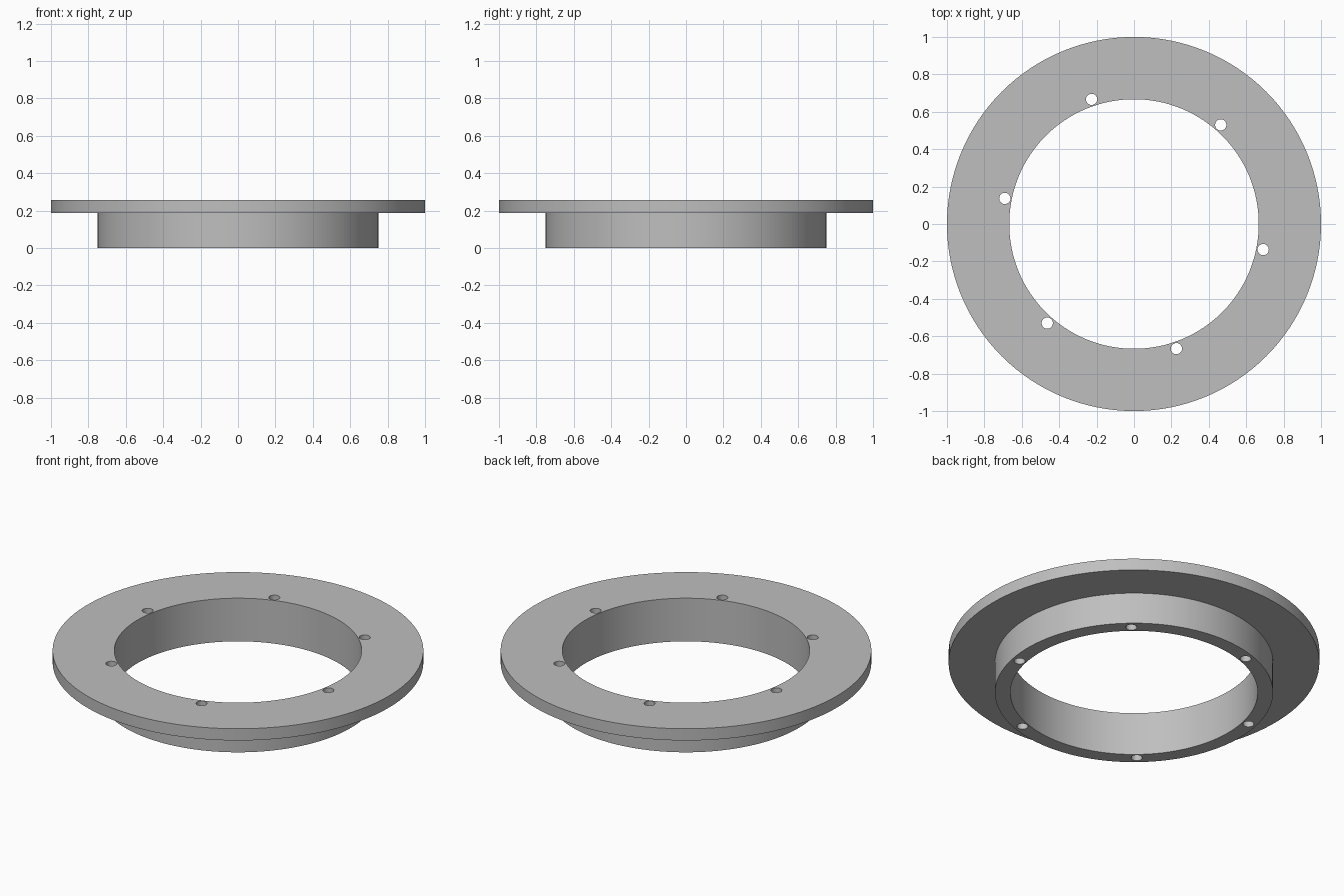
import bpy
import bmesh
from math import radians, cos, sin, tau

cube = bpy.data.objects.get("Cube")
if cube:
    bpy.data.objects.remove(cube, do_unlink=True)

BORE, SLEEVE, RIM = 0.667, 0.75, 1.0
STEP, TOP = 0.187, 0.257
SEGMENTS = 128
HOLE_COUNT, HOLE_CIRCLE, HOLE_RADIUS = 6, 0.704, 0.03
HOLE_START = radians(-11.2)

metal = bpy.data.materials.new("light grey metal")
metal.use_nodes = True
grey = (0.52, 0.52, 0.52, 1)
metal.diffuse_color = grey
metal.node_tree.nodes["Principled BSDF"].inputs["Base Color"].default_value = grey


def add_object(name, bm):
    bmesh.ops.recalc_face_normals(bm, faces=bm.faces)
    mesh = bpy.data.meshes.new(name)
    bm.to_mesh(mesh)
    bm.free()
    mesh.materials.append(metal)
    obj = bpy.data.objects.new(name, mesh)
    bpy.context.collection.objects.link(obj)
    return obj


# Flange and sleeve: one stepped profile turned around the axis
profile = [(BORE, 0), (SLEEVE, 0), (SLEEVE, STEP), (RIM, STEP), (RIM, TOP), (BORE, TOP)]
bm = bmesh.new()
rings = [[bm.verts.new((r * cos(tau * i / SEGMENTS), r * sin(tau * i / SEGMENTS), z))
          for i in range(SEGMENTS)] for r, z in profile]
for k, ring in enumerate(rings):
    above = rings[(k + 1) % len(rings)]
    for i in range(SEGMENTS):
        j = (i + 1) % SEGMENTS
        bm.faces.new((ring[i], ring[j], above[j], above[i]))
flange = add_object("flanged_ring", bm)

# Bolt holes: pins cut right through the sleeve wall
bm = bmesh.new()
for i in range(HOLE_COUNT):
    angle = HOLE_START + tau * i / HOLE_COUNT
    pin = bmesh.ops.create_cone(bm, cap_ends=True, segments=32, radius1=HOLE_RADIUS,
                                radius2=HOLE_RADIUS, depth=1)
    bmesh.ops.translate(bm, verts=pin["verts"],
                        vec=(HOLE_CIRCLE * cos(angle), HOLE_CIRCLE * sin(angle), TOP / 2))
cutter = add_object("bolt_hole_cutter", bm)
cutter.hide_render = True

cut = flange.modifiers.new("bolt holes", "BOOLEAN")
cut.operation = "DIFFERENCE"
cut.solver = "EXACT"
cut.object = cutter

# Apply the cut, then smooth the round walls and keep the rims crisp
bpy.ops.object.select_all(action="DESELECT")
flange.select_set(True)
bpy.context.view_layer.objects.active = flange
bpy.ops.object.modifier_apply(modifier=cut.name)
bpy.data.objects.remove(cutter, do_unlink=True)
bpy.ops.object.shade_smooth_by_angle(angle=radians(30))
